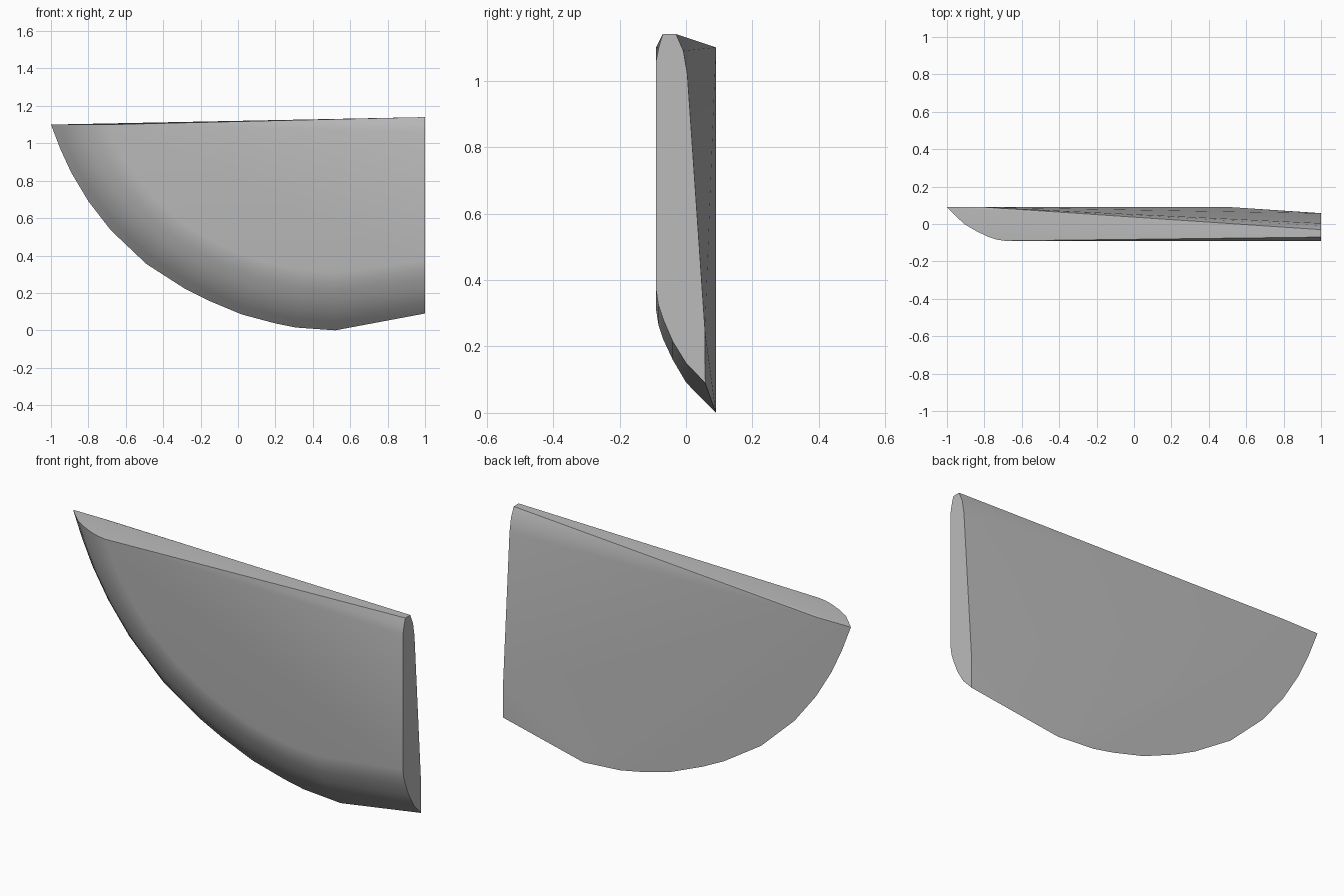
import bpy
import bmesh
import math

cube = bpy.data.objects.get("Cube")
if cube:
    bpy.data.objects.remove(cube, do_unlink=True)

# One plain grey
grey = bpy.data.materials.new("plain_grey")
grey.use_nodes = True
colour = (0.5, 0.5, 0.5, 1.0)
grey.diffuse_color = colour
grey.node_tree.nodes["Principled BSDF"].inputs["Base Color"].default_value = colour

BACK, FRONT = 0.09, -0.09
CX, TOP = 0.52, 1.10          # centre of the curved rim

# Curved rim from the pointed tip to the lowest point (x, z)
rim = [(-1, 1.10), (-0.95, 0.97), (-0.89, 0.84), (-0.8, 0.69), (-0.68, 0.535),
       (-0.49, 0.355), (-0.28, 0.22), (-0.16, 0.16), (0.02, 0.085),
       (0.2, 0.037), (0.31, 0.015), (0.52, 0)]

# Rounded front bevel: depth y and how far the rim has moved inwards
bevel = [(BACK, 0), (0.045, 0.045), (0, 0.092), (-0.04, 0.16),
         (-0.068, 0.22), (-0.083, 0.265), (FRONT, 0.31)]

points = []
for y, inset in bevel:
    sx, sz = 1 - inset / (CX + 1), 1 - inset / TOP
    points += [(CX + (x - CX) * sx, y, TOP + (z - TOP) * sz) for x, z in rim]

# Flat cut end at x = 1 (y, z)
end = [(0.058, 0.09), (0.0, 0.15), (-0.04, 0.215), (-0.068, 0.28),
       (-0.083, 0.325), (FRONT, 0.37), (FRONT, 1.06), (-0.082, 1.10),
       (-0.07, 1.14), (-0.03, 1.14), (-0.008, 1.09), (0.004, 1.02), (0.057, 0.25)]
points += [(1, y, z) for y, z in end]

# Start of the sloped ridge on the back of the top
points.append((-0.8, BACK, TOP))

# Convex shell over the sections
bm = bmesh.new()
for p in points:
    bm.verts.new(p)
hull = bmesh.ops.convex_hull(bm, input=bm.verts[:])
loose = {g for g in hull["geom_interior"] + hull["geom_unused"]
         if isinstance(g, bmesh.types.BMVert) and g.is_valid}
bmesh.ops.delete(bm, geom=list(loose), context='VERTS')
bmesh.ops.dissolve_limit(bm, angle_limit=math.radians(0.5),
                         verts=bm.verts[:], edges=bm.edges[:])
bmesh.ops.recalc_face_normals(bm, faces=bm.faces[:])
mesh = bpy.data.meshes.new("curved_blade")
bm.to_mesh(mesh)
bm.free()
mesh.materials.append(grey)

blade = bpy.data.objects.new("curved_blade", mesh)
bpy.context.collection.objects.link(blade)
bpy.ops.object.select_all(action='DESELECT')
blade.select_set(True)
bpy.context.view_layer.objects.active = blade
bpy.ops.object.shade_smooth_by_angle(angle=math.radians(30))
